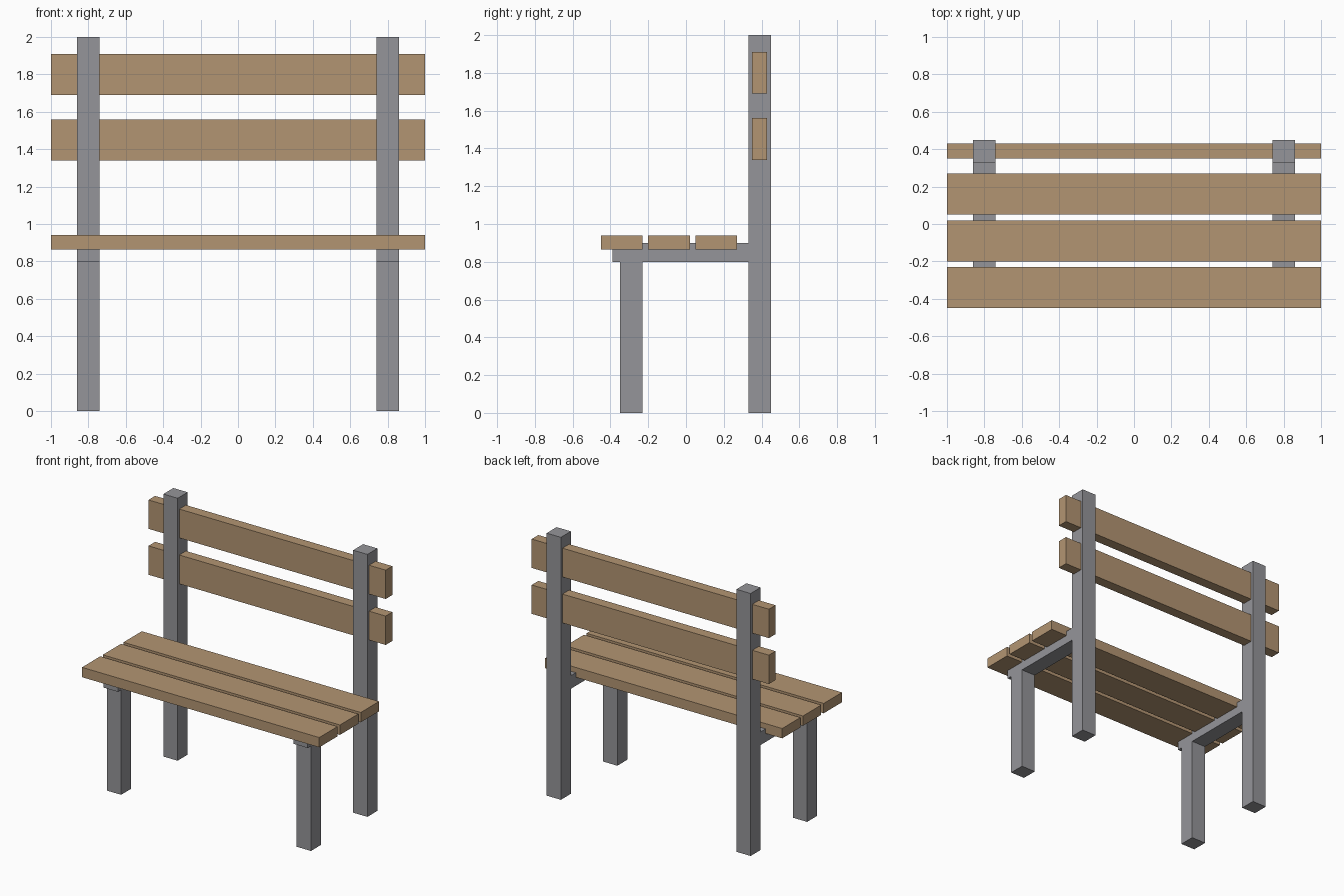
import bpy

if "Cube" in bpy.data.objects:
    bpy.data.objects.remove(bpy.data.objects["Cube"])

wood = bpy.data.materials.new("wood")
wood.diffuse_color = (0.45, 0.30, 0.17, 1)
wood.use_nodes = True
wood.node_tree.nodes["Principled BSDF"].inputs["Base Color"].default_value = wood.diffuse_color
iron = bpy.data.materials.new("dark_metal")
iron.diffuse_color = (0.30, 0.30, 0.32, 1)
iron.use_nodes = True
iron.node_tree.nodes["Principled BSDF"].inputs["Base Color"].default_value = iron.diffuse_color


def box(name, x, y, z, material):
    """Axis-aligned box from (min, max) ranges."""
    ranges = (x, y, z)
    bpy.ops.mesh.primitive_cube_add(size=1, location=[(a + b) / 2 for a, b in ranges])
    obj = bpy.context.object
    obj.name = name
    obj.scale = [b - a for a, b in ranges]
    bpy.ops.object.transform_apply(location=False, rotation=False, scale=True)
    obj.data.materials.append(material)
    return obj


# Side frames: tall back post, short front leg and seat rail on each side
for side, cx in (("left", -0.8), ("right", 0.8)):
    x = (cx - 0.06, cx + 0.06)
    box(f"back_post_{side}", x, (0.33, 0.45), (0, 2), iron)
    box(f"front_leg_{side}", x, (-0.35, -0.23), (0, 0.8), iron)
    box(f"seat_rail_{side}", x, (-0.39, 0.33), (0.8, 0.9), iron)

# Seat slats, let slightly into the rails
for i in range(3):
    y = -0.45 + 0.25 * i
    box(f"seat_slat_{i + 1}", (-1, 1), (y, y + 0.22), (0.865, 0.94), wood)

# Backrest slats, passing through the posts
for i in range(2):
    z = 1.34 + 0.35 * i
    box(f"back_slat_{i + 1}", (-1, 1), (0.35, 0.43), (z, z + 0.22), wood)
